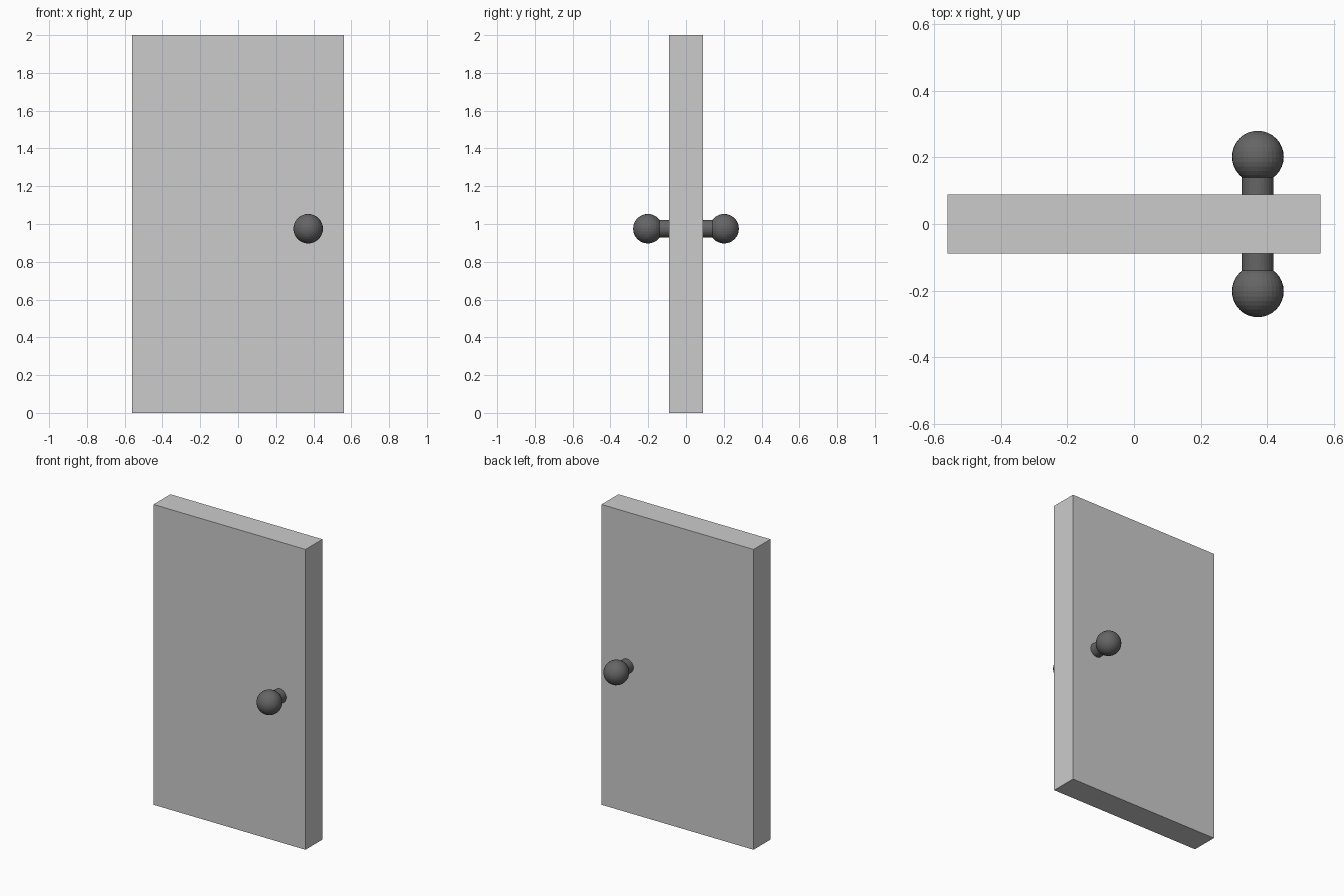
import bpy
from math import radians

if "Cube" in bpy.data.objects:
    bpy.data.objects.remove(bpy.data.objects["Cube"])

KNOB_X, KNOB_Z = 0.372, 0.975
HALF_T = 0.089


def dark_metal():
    mat = bpy.data.materials.new("dark_metal")
    mat.diffuse_color = (0.13, 0.13, 0.13, 1)
    mat.use_nodes = True
    mat.node_tree.nodes["Principled BSDF"].inputs["Base Color"].default_value = mat.diffuse_color
    return mat


# Door slab
bpy.ops.mesh.primitive_cube_add(size=1, location=(0, 0, 1))
door = bpy.context.object
door.name = "door_slab"
door.scale = (1.12, 2 * HALF_T, 2)
bpy.ops.object.transform_apply(location=False, rotation=False, scale=True)

# Stem and ball knob on each face
metal = dark_metal()
for side, label in ((-1, "front"), (1, "back")):
    inner, outer = HALF_T - 0.01, 0.145
    bpy.ops.mesh.primitive_cylinder_add(
        vertices=32, radius=0.047, depth=outer - inner,
        location=(KNOB_X, side * (inner + outer) / 2, KNOB_Z),
        rotation=(radians(90), 0, 0))
    stem = bpy.context.object
    stem.name = label + "_knob_stem"

    bpy.ops.mesh.primitive_uv_sphere_add(
        segments=32, ring_count=16, radius=0.078,
        location=(KNOB_X, side * 0.202, KNOB_Z),
        rotation=(radians(90), 0, 0))
    ball = bpy.context.object
    ball.name = label + "_knob_ball"

    for part in (stem, ball):
        part.data.materials.append(metal)
